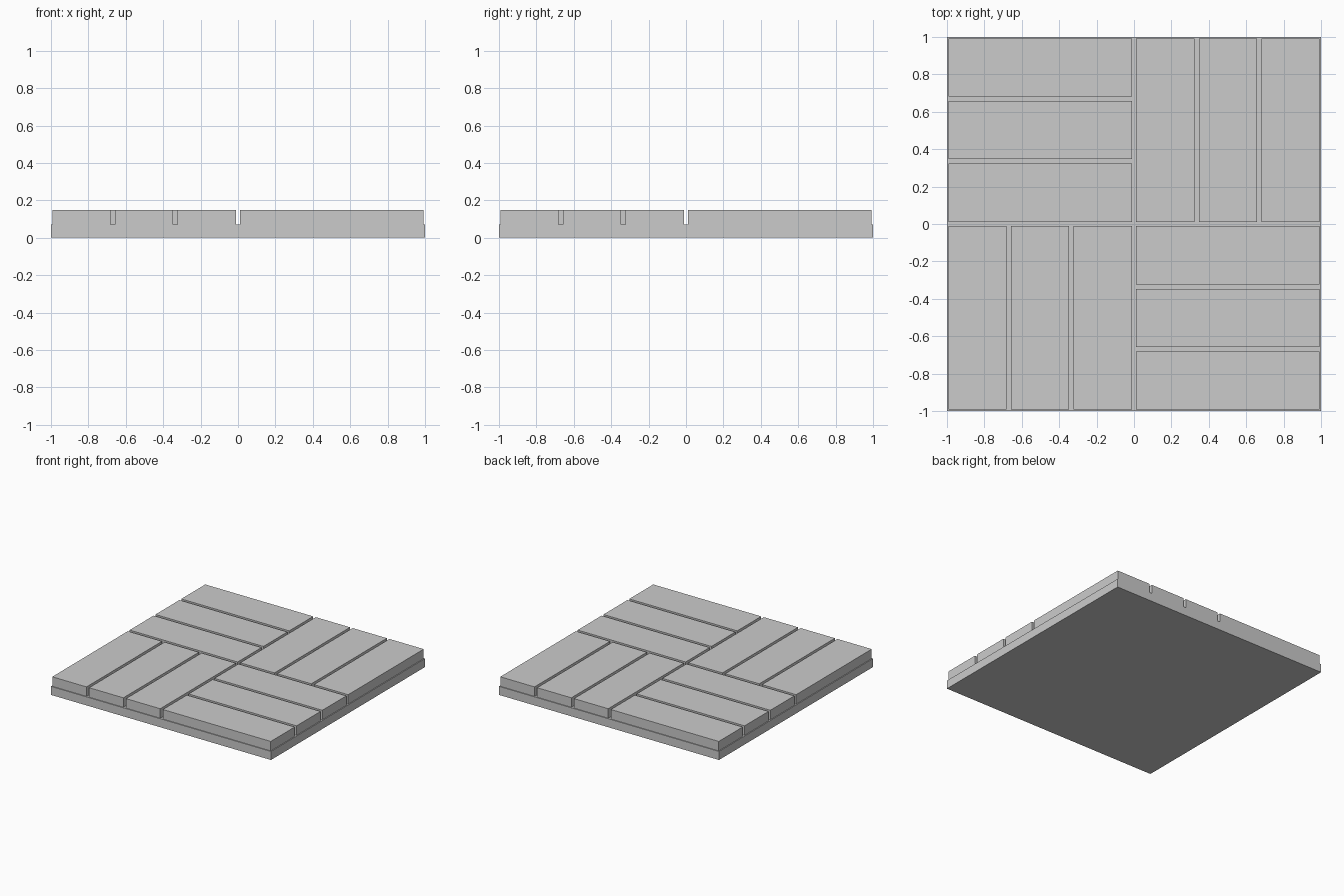
import bpy

if "Cube" in bpy.data.objects:
    bpy.data.objects.remove(bpy.data.objects["Cube"])

BASE_TOP, TOP = 0.07, 0.148
GAP, OUTER = 0.024, 0.993
INNER = GAP / 2
LENGTH = OUTER - INNER
WIDTH = (LENGTH - 2 * GAP) / 3


def box(name, x0, x1, y0, y1, z0, z1):
    bpy.ops.mesh.primitive_cube_add(
        size=1, location=((x0 + x1) / 2, (y0 + y1) / 2, (z0 + z1) / 2))
    ob = bpy.context.object
    ob.name = name
    ob.scale = (x1 - x0, y1 - y0, z1 - z0)
    bpy.ops.object.transform_apply(location=False, rotation=False, scale=True)
    return ob


# Square backing slab
box("base_slab", -1, 1, -1, 1, 0, BASE_TOP)

# Basket-weave planks: three per quadrant, direction alternating
for sx in (-1, 1):
    for sy in (-1, 1):
        for i in range(3):
            a = INNER + i * (WIDTH + GAP)
            across, along = (a, a + WIDTH), (INNER, OUTER)
            xs, ys = (across, along) if sx == sy else (along, across)
            x0, x1 = sorted(sx * v for v in xs)
            y0, y1 = sorted(sy * v for v in ys)
            box("plank", x0, x1, y0, y1, BASE_TOP, TOP)
